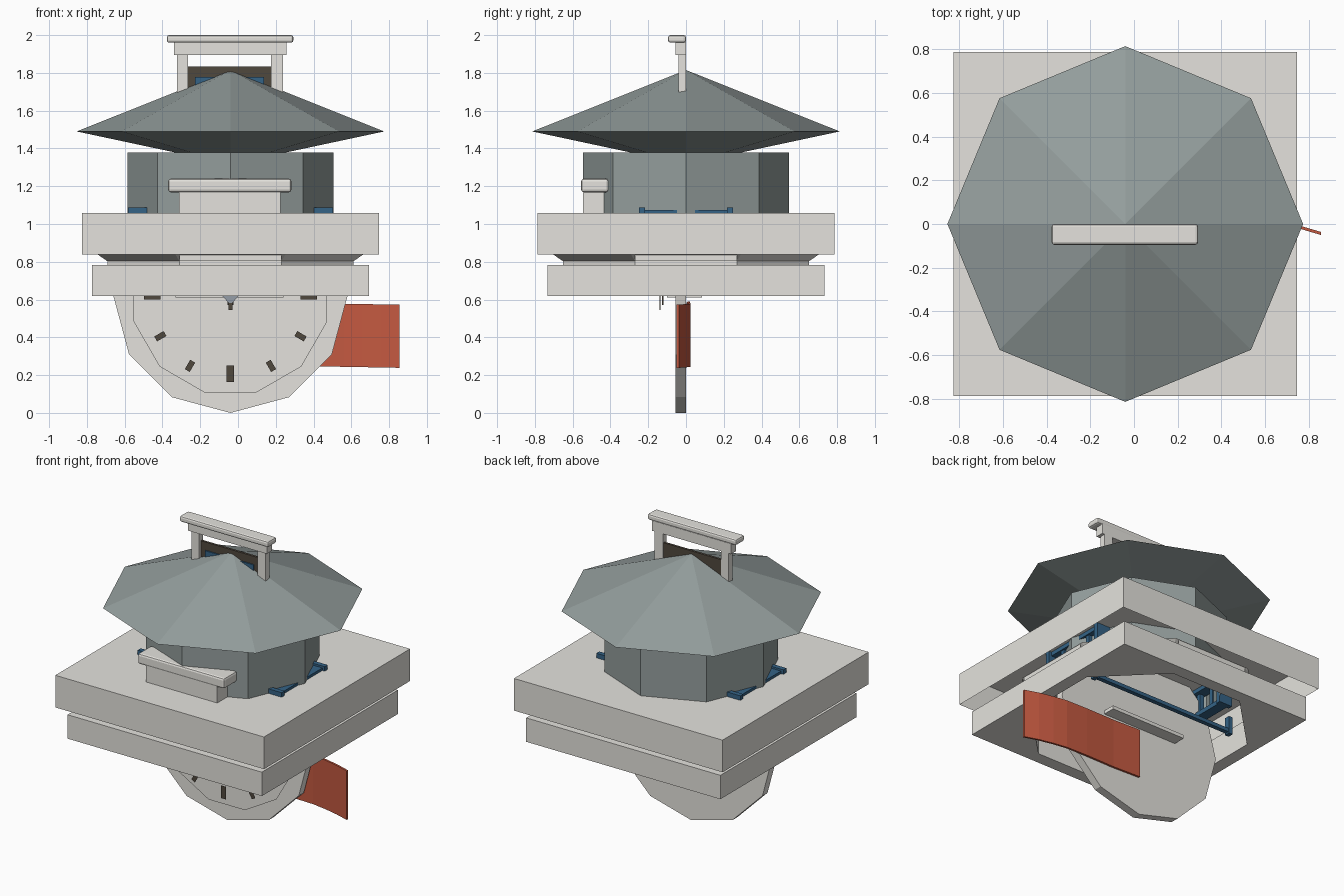
import bpy, bmesh, math
from mathutils import Matrix, Vector

if "Cube" in bpy.data.objects:
    bpy.data.objects.remove(bpy.data.objects["Cube"])

CX = -0.04  # tower axis


def material(name, rgb):
    m = bpy.data.materials.new(name)
    m.use_nodes = True
    m.diffuse_color = (*rgb, 1)
    m.node_tree.nodes["Principled BSDF"].inputs["Base Color"].default_value = (*rgb, 1)
    return m


STONE = material("pale stone", (0.78, 0.765, 0.725))
SLATE = material("grey slate", (0.295, 0.34, 0.335))
STEEL = material("blue grey", (0.3, 0.34, 0.39))
RED = material("brick red", (0.55, 0.1, 0.052))
BLUE = material("window blue", (0.035, 0.125, 0.24))
BROWN = material("dark brown", (0.08, 0.065, 0.048))


def finish(name, bm, mat):
    bmesh.ops.recalc_face_normals(bm, faces=bm.faces)
    me = bpy.data.meshes.new(name)
    bm.to_mesh(me)
    bm.free()
    me.materials.append(mat)
    ob = bpy.data.objects.new(name, me)
    bpy.context.collection.objects.link(ob)
    return ob


def box(name, mat, x, y, z, bevel=0, turn=None, open_base=False):
    """Box from (min, max) spans, optionally bevelled, turned or open below."""
    bm = bmesh.new()
    bmesh.ops.create_cube(bm, size=1)
    for v in bm.verts:
        v.co = Vector([(a + b) / 2 + c * (b - a) for c, (a, b) in zip(v.co, (x, y, z))])
    if bevel:
        bmesh.ops.bevel(bm, geom=bm.edges[:], offset=bevel, segments=2,
                        profile=0.5, affect='EDGES')
    if turn:
        bm.transform(turn)
    if open_base:
        base = [f for f in bm.faces if f.calc_center_median().z < z[0] + 0.001]
        bmesh.ops.delete(bm, geom=base, context='FACES_ONLY')
    return finish(name, bm, mat)


def plate(name, mat, points, place):
    """Flat sheet through the given points."""
    bm = bmesh.new()
    bm.faces.new([bm.verts.new(p) for p in points])
    bm.transform(place)
    return finish(name, bm, mat)


def ring(r, z, sides, phase=0):
    return [(r * math.cos(a), r * math.sin(a), z)
            for a in (phase + math.tau * i / sides for i in range(sides))]


def lathe(name, mat, rings, sides=8, phase=0, caps=(True, True), place=None):
    """Faceted solid from (radius, height) rings about the tower axis."""
    bm = bmesh.new()
    loops = [[bm.verts.new(p) for p in ring(r, z, sides if r else 1, phase)]
             for r, z in rings]
    for lo, hi in zip(loops, loops[1:]):
        for i in range(sides):
            j = (i + 1) % sides
            bm.faces.new([lo[i], lo[j]] + ([hi[j], hi[i]] if len(hi) > 1 else hi))
    for loop, cap in zip((loops[0], loops[-1]), caps):
        if cap and len(loop) > 2:
            bm.faces.new(loop)
    bm.transform(place or Matrix.Translation((CX, 0, 0)))
    return finish(name, bm, mat)


def cut(target, cutter):
    """Subtract the cutter, keep the result, drop the cutter."""
    mod = target.modifiers.new("opening", 'BOOLEAN')
    mod.operation, mod.solver, mod.object = 'DIFFERENCE', 'EXACT', cutter
    bpy.context.view_layer.update()
    shape = target.evaluated_get(bpy.context.evaluated_depsgraph_get())
    target.data = bpy.data.meshes.new_from_object(shape)
    target.modifiers.clear()
    bpy.data.objects.remove(cutter)


def span(half, centre=CX):
    return (centre - half, centre + half)


# Two square slabs, open underneath, joined by a flared octagonal neck
FLAT = math.pi / 8
box("upper_slab", STONE, span(0.787), span(0.787, 0), (0.838, 1.057), open_base=True)
lower = box("lower_slab", STONE, span(0.733), span(0.733, 0), (0.619, 0.782))
cut(lower, lathe("hole_cutter", STONE, [(0.7, 0.5), (0.7, 0.9)], phase=FLAT))
lathe("neck", STONE, [(0.705, 0.782), (0.705, 0.803), (0.76, 0.838)], phase=FLAT,
      caps=(False, False))
for quarter in range(4):
    plate("neck_panel", STONE, [(-0.27, -0.7, 0.803), (0.27, -0.7, 0.803),
                                (0.27, -0.7, 0.838), (-0.27, -0.7, 0.838)],
          Matrix.Translation((CX, 0, 0)) @ Matrix.Rotation(quarter * math.pi / 2, 4, 'Z'))

# Octagonal drum and wide pointed roof
lathe("drum", SLATE, [(0.545, 0.9), (0.545, 1.378)], caps=(False, True))
lathe("roof", SLATE, [(0.28, 1.376), (0.814, 1.49), (0, 1.815)])

# Clock dial facing the front, with floating sheets for its face and marks
DIAL = Matrix.Translation((CX, 0, 0.62)) @ Matrix.Rotation(math.pi / 2, 4, 'X')
lathe("clock_dial", STONE, [(0.62, 0), (0.62, 0.055)], 12, place=DIAL)
plate("clock_face", STONE, ring(0.53, 0.064, 12, math.pi / 12), DIAL)
for hour in range(12):
    w, a, b = (0.02, 0.37, 0.457) if hour % 3 == 0 else (0.015, 0.4, 0.457)
    plate(f"hour_mark_{hour}", BROWN,
          [(-w, a, 0.1), (w, a, 0.1), (w, b, 0.1), (-w, b, 0.1)],
          DIAL @ Matrix.Rotation(-math.tau * hour / 12, 4, 'Z'))
plate("hand_hub", STEEL, [(-0.05, 0.008, 0.145), (0.05, 0.008, 0.145),
                          (0.01, -0.038, 0.145), (-0.01, -0.038, 0.145)], DIAL)
for name, depth, tail, length, w in (("minute_hand", 0.138, -0.076, 0.38, 0.011),
                                     ("hour_hand", 0.123, -0.049, 0.27, 0.016)):
    box(name, BROWN, (-w, w), (tail, length), (depth - 0.003, depth + 0.003), turn=DIAL)
box("dial_ledge", STONE, (-0.33, 0.24), (-0.1, 0.085), (0.611, 0.635))

# Door frame standing across the roof peak
for side, x in (("right", (-0.322, -0.265)), ("left", (0.175, 0.237))):
    box(f"frame_post_{side}", STONE, x, (-0.04, 0), (1.65, 1.9))
box("frame_beam", STONE, (-0.34, 0.256), (-0.055, 0), (1.895, 1.965))
box("frame_cap", STONE, (-0.377, 0.293), (-0.095, 0), (1.96, 2.0), bevel=0.012)
box("frame_panel", BROWN, (-0.265, 0.175), (-0.022, -0.006), (1.65, 1.833))
for side, x in (("right", (-0.228, -0.2)), ("left", (0.11, 0.138))):
    box(f"panel_trim_{side}", BLUE, x, (-0.03, -0.02), (1.65, 1.778))
box("panel_trim_top", BLUE, (-0.228, 0.138), (-0.03, -0.02), (1.743, 1.778))

# Front door hood on the upper slab
box("hood_block", STONE, (-0.312, 0.225), (-0.545, -0.435), (1.05, 1.18))
box("hood_cap", STONE, (-0.37, 0.283), (-0.555, -0.41), (1.168, 1.24), bevel=0.014)

# Side window frames rising just through the slab
for side, s in (("right", -1), ("left", 1)):
    def across(a, b):
        return tuple(sorted((CX + s * a, CX + s * b)))
    for z in ((1.03, 1.075), (0.86, 0.89)):
        box(f"window_rail_{side}", BLUE, across(0.455, 0.525), span(0.235, 0), z)
    for bar in (-0.12, 0, 0.12):
        box(f"window_bar_{side}", BLUE, across(0.48, 0.515), span(0.014, bar), (0.86, 1.05))
    for end in (-1, 1):
        box(f"window_post_{side}", BLUE, across(0.443, 0.543),
            span(0.016, end * 0.232), (0.86, 1.088))

# Inner blue rail
box("inner_rail", BLUE, span(0.54), span(0.015, 0.22), (0.68, 0.705))
for s in (-1, 1):
    box("inner_rail_end", BLUE, span(0.015, CX + s * 0.54), span(0.02, 0.22), (0.67, 0.79))

# Waving banner behind the dial, drooping slightly toward its free end
bm = bmesh.new()
path = [(-0.03, 0.014), (0.18, 0.01), (0.4, 0.018), (0.56, 0.018), (0.66, 0.005),
        (0.76, -0.015), (0.855, -0.043)]
rows = [[bm.verts.new((x, y + t, z - 0.018 * x))
         for t, z in ((-0.007, 0.254), (0.007, 0.254), (0.007, 0.588), (-0.007, 0.588))]
        for x, y in path]
for a, b in zip(rows, rows[1:]):
    for i in range(4):
        j = (i + 1) % 4
        bm.faces.new((a[i], a[j], b[j], b[i]))
bm.faces.new(rows[0])
bm.faces.new(rows[-1])
finish("banner", bm, RED)
